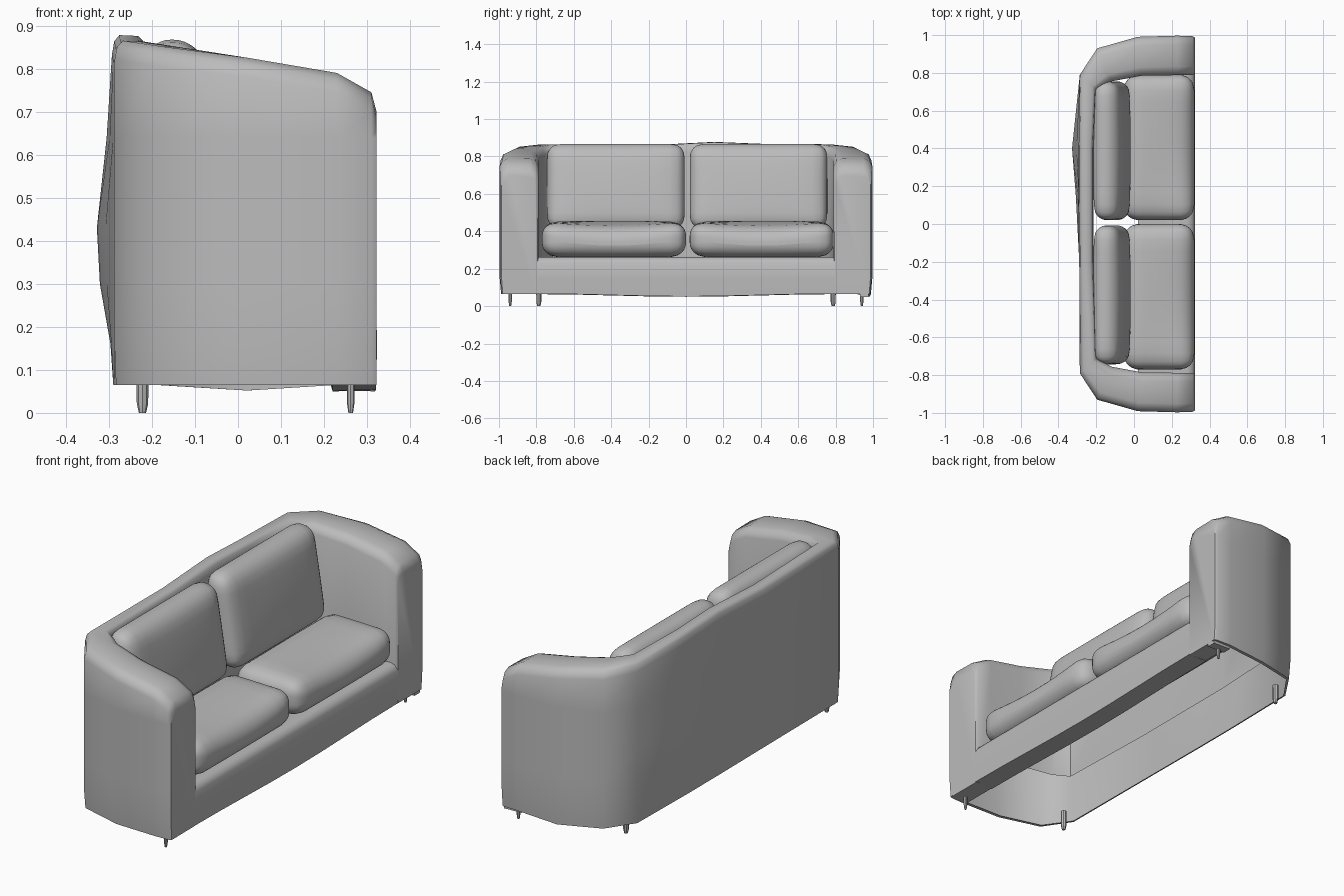
import bpy, bmesh, math
from mathutils import Vector

if "Cube" in bpy.data.objects:
    bpy.data.objects.remove(bpy.data.objects["Cube"])

grey = bpy.data.materials.new("soft grey")
grey.diffuse_color = (0.5, 0.5, 0.5, 1)
grey.use_nodes = True
grey.node_tree.nodes["Principled BSDF"].inputs["Base Color"].default_value = grey.diffuse_color


def add_object(name, bm, angle=55):
    bmesh.ops.recalc_face_normals(bm, faces=bm.faces)
    me = bpy.data.meshes.new(name)
    bm.to_mesh(me)
    bm.free()
    ob = bpy.data.objects.new(name, me)
    bpy.context.collection.objects.link(ob)
    me.materials.append(grey)
    bpy.ops.object.select_all(action='DESELECT')
    ob.select_set(True)
    bpy.context.view_layer.objects.active = ob
    bpy.ops.object.shade_smooth_by_angle(angle=math.radians(angle))
    return ob


def loft(name, rings, closed=False, caps=False, angle=55):
    bm = bmesh.new()
    rows = [[bm.verts.new(p) for p in r] for r in rings]
    n = len(rows[0])
    for a, b in zip(rows, rows[1:]):
        for i in range(n if closed else n - 1):
            j = (i + 1) % n
            bm.faces.new((a[i], a[j], b[j], b[i]))
    if caps:
        bm.faces.new(rows[0])
        bm.faces.new(rows[-1])
    return add_object(name, bm, angle)


# wrap-around arms and back: outer xy, inner xy, top height, back bulge
half = [
    ((0.322, 0.987), (0.322, 0.795), 0.70, 0),
    ((0.31, 0.994), (0.31, 0.79), 0.745, 0),
    ((0.23, 0.997), (0.23, 0.788), 0.79, 0),
    ((0.02, 0.991), (0.04, 0.785), 0.825, 0),
    ((-0.195, 0.93), (-0.12, 0.755), 0.852, 0),
    ((-0.287, 0.79), (-0.20, 0.71), 0.865, 0),
]
mirrored = [((o[0], -o[1]), (i[0], -i[1]), z, b) for o, i, z, b in reversed(half)]
stations = half + [
    ((-0.293, 0.4), (-0.215, 0.4), 0.868, 0.035),
    ((-0.293, 0.15), (-0.215, 0.15), 0.878, 0.015),
    ((-0.290, -0.2), (-0.215, -0.2), 0.860, 0),
] + mirrored


def section(st, end, low):
    o, i, zt, bulge = st
    o, i = Vector(o), Vector(i)
    pts = [(0.12, low, 0), (0.04, low, 0), (0.0, 0.16, 0.1), (0, 0.30, 0.8),
           (0, 0.43, 1), (0, 0.64, 0.35), (0, zt - 0.045, 0), (0.07, zt - 0.014, 0),
           (0.22, zt, 0), (0.78, zt - 0.002, 0), (0.93, zt - 0.014, 0),
           (1, zt - 0.045, 0), (1, 0.066 if end else 0.25, 0)]
    ring = []
    for t, z, k in pts:
        p = o.lerp(i, t)
        ring.append((p.x - bulge * k, p.y, z))
    return ring


# the underside of one arm sags a little in the middle
total = len(stations)
loft("arms_and_back", [section(s, n < 3 or n >= total - 3, 0.052 if n == 3 else 0.065)
                       for n, s in enumerate(stations)], caps=True)

# front rail with slightly sagging underside
rail = []
for k in range(9):
    y = -0.797 + 1.594 * k / 8
    sag = 0.014 * math.cos(y * math.pi / 1.6) ** 2
    rail.append([(x, y, z) for x, z in (
        (0.17, 0.25), (0.28, 0.262), (0.308, 0.255), (0.322, 0.23), (0.323, 0.15),
        (0.321, 0.066 - sag), (0.22, 0.064 - sag), (0.19, 0.15))])
loft("front_rail", rail, closed=True, caps=True)

# narrow seat deck behind the rail
loft("seat_deck", [[(x, -0.79, 0.25), (x, 0.79, 0.25)] for x in (0.02, 0.1, 0.19)])


# underside strips closing the arm fronts, with one small lower corner
def strip(name, y0, y1, low):
    ring = lambda y: [(0.22, y, 0.075), (0.318, y, 0.075), (0.318, y, low), (0.22, y, low + 0.003)]
    loft(name, [ring(y0), ring(y1)], closed=True, caps=True, angle=30)


strip("left_arm_base", 0.79, 0.975, 0.0645)
strip("right_arm_base", -0.975, -0.79, 0.0645)
strip("left_corner_base", 0.93, 0.975, 0.05)


def cushion(name, centre, size, r, thin, lean=0.0, dip=0.0, puffy=0.2):
    """Rounded puffy box; thin is the index of the thickness axis."""
    bm = bmesh.new()
    bmesh.ops.create_cube(bm, size=2)
    bmesh.ops.subdivide_edges(bm, edges=bm.edges[:], cuts=13, use_grid_fill=True)
    h = Vector(size) / 2
    a, b = [k for k in range(3) if k != thin]
    for v in bm.verts:
        u = v.co.copy()
        p = Vector([math.sin(u[k] * math.pi / 2) * h[k] for k in range(3)])
        core = Vector([max(-h[k] + r, min(h[k] - r, p[k])) for k in range(3)])
        d = p - core
        if d.length > 1e-6:
            # move surface points onto the rounded edge
            p = core + d.normalized() * r
        ua, ub = p[a] / h[a], p[b] / h[b]
        puff = (1 - min(1, ua * ua)) * (1 - min(1, ub * ub))
        p[thin] *= 0.9 + puffy * puff
        if thin == 2 and p.z > 0:
            p.z -= dip * math.cos(ub * math.pi / 2) * max(0, ua + 0.6)
        p.x -= lean * p.z
        v.co = p + Vector(centre)
    add_object(name, bm, 80)


# two seat cushions and two leaning back cushions
for yc, label in ((0.405, "left"), (-0.385, "right")):
    cushion(label + "_seat_cushion", (0.133, yc, 0.358), (0.375, 0.77, 0.205), 0.08, 2,
            dip=0.022, puffy=0.1)
for yc, label in ((0.388, "left"), (-0.375, "right")):
    cushion(label + "_back_cushion", (-0.117, yc, 0.64), (0.15, 0.735, 0.455), 0.07, 0, lean=0.16)

# tapered legs
for s, side in ((1, "left"), (-1, "right")):
    for x, y, r, label in ((0.262, 0.94, 0.009, "front"), (-0.222, 0.787, 0.014, "back")):
        rings = [[(x + r * k * math.cos(t * math.pi / 4), s * y + r * k * math.sin(t * math.pi / 4), z)
                  for t in range(8)] for z, k in ((0, 0.6), (0.022, 0.95), (0.10, 1))]
        loft(f"{side}_{label}_leg", rings, closed=True, caps=True, angle=40)
